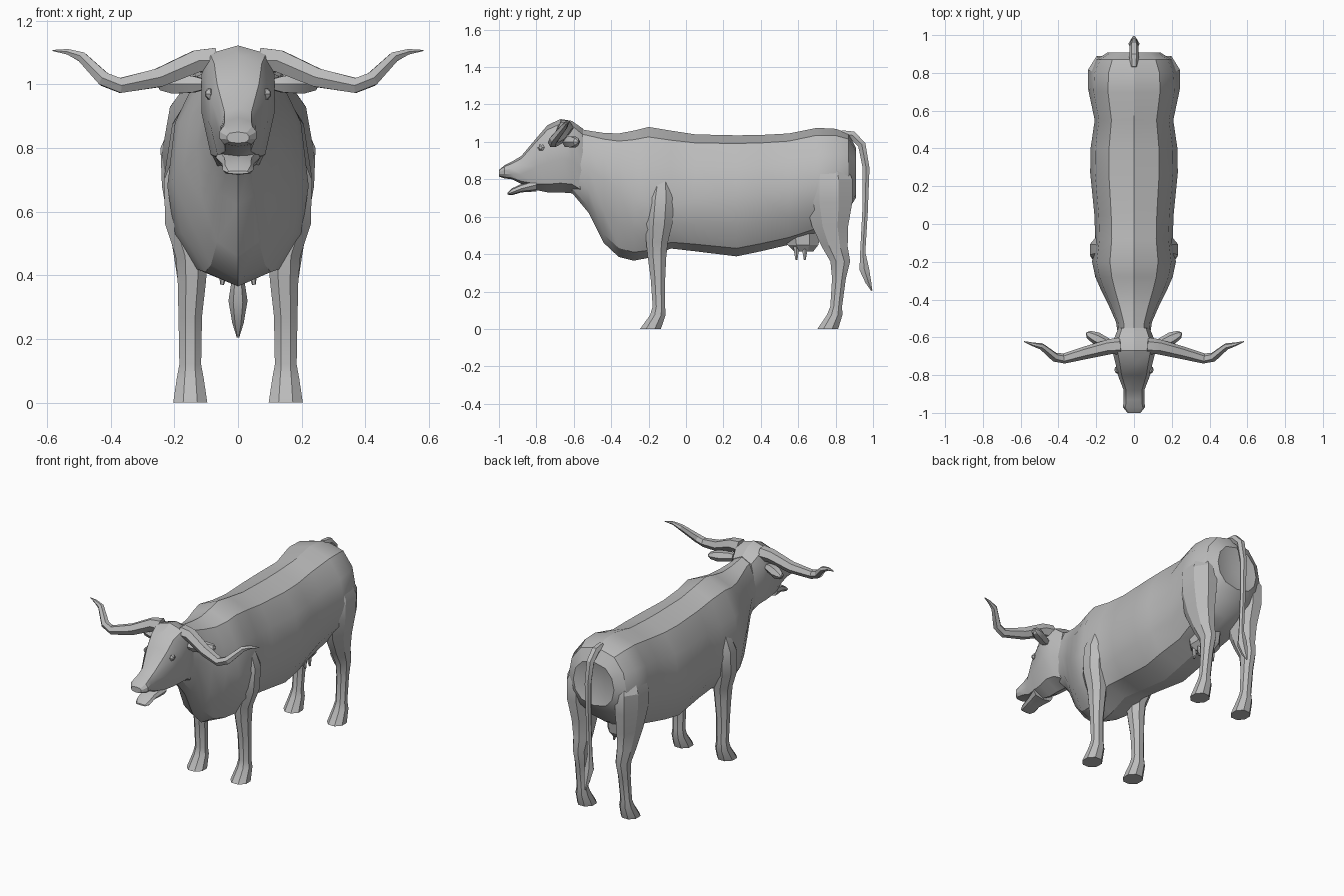
import bpy, bmesh, math
from mathutils import Vector

hide = bpy.data.materials.new("grey hide")
hide.diffuse_color = (0.5, 0.5, 0.5, 1)


def loft(name, rings, mirror=False, dimple=None, angle=28):
    """Skin a list of closed rings, capping both ends."""
    bm = bmesh.new()
    loops = [[bm.verts.new(p) for p in r] for r in rings]
    n = len(loops[0])
    for a, b in zip(loops, loops[1:]):
        for i in range(n):
            bm.faces.new((a[i], a[(i + 1) % n], b[(i + 1) % n], b[i]))
    bm.faces.new(loops[0])
    if dimple:
        c = bm.verts.new(dimple)
        for i in range(n):
            bm.faces.new((loops[-1][i], loops[-1][(i + 1) % n], c))
    else:
        bm.faces.new(loops[-1])
    bmesh.ops.recalc_face_normals(bm, faces=bm.faces)
    me = bpy.data.meshes.new(name)
    bm.to_mesh(me)
    bm.free()
    me.materials.append(hide)
    ob = bpy.data.objects.new(name, me)
    bpy.context.collection.objects.link(ob)
    if mirror:
        m = ob.modifiers.new("mirror", 'MIRROR')
        m.use_mirror_merge = False
    bpy.ops.object.select_all(action='DESELECT')
    bpy.context.view_layer.objects.active = ob
    ob.select_set(True)
    bpy.ops.object.shade_smooth_by_angle(angle=math.radians(angle))
    return ob


def section(y, zb, zt, w, zc, n=12, top=0.8, low=0.8):
    """Upright cross-section: bottom, top, half width, height of widest point."""
    out = []
    for i in range(n):
        t = 2 * math.pi * i / n
        s, c = math.sin(t), math.cos(t)
        x = w * math.copysign(abs(s) ** (top if c > 0 else low), s)
        out.append((x, y, zc + c * ((zt - zc) if c > 0 else (zc - zb))))
    return out


def flat_ring(x, y, z, rx, ry, n=8, tilt=0):
    """Level cross-section of a leg, optionally sloping along y."""
    return [(x + rx * math.cos(t), y + ry * math.sin(t), z + tilt * math.sin(t))
            for t in (2 * math.pi * (i + 0.5) / n for i in range(n))]


def tube(name, path, n=6, mirror=False, squash=1.0):
    """Tapered tube through (x, y, z, radius) points."""
    pts = [Vector(p[:3]) for p in path]
    rings = []
    for i, p in enumerate(pts):
        d = (pts[min(i + 1, len(pts) - 1)] - pts[max(i - 1, 0)]).normalized()
        side = Vector((0, 1, 0)) if abs(d.x) > 0.6 else Vector((1, 0, 0))
        u = (side - d * side.dot(d)).normalized()
        v = d.cross(u)
        r = path[i][3]
        rings.append([p + u * r * math.cos(a) + v * r * squash * math.sin(a)
                      for a in (2 * math.pi * k / n for k in range(n))])
    return loft(name, rings, mirror)


# trunk, from neck to rump
trunk = [(-0.62, 0.74, 1.08, 0.08, 0.90), (-0.52, 0.62, 1.06, 0.095, 0.86),
         (-0.44, 0.46, 1.048, 0.13, 0.80), (-0.36, 0.385, 1.045, 0.17, 0.74),
         (-0.28, 0.365, 1.06, 0.205, 0.70), (-0.20, 0.38, 1.08, 0.222, 0.68),
         (-0.08, 0.43, 1.06, 0.205, 0.68), (0.05, 0.415, 1.04, 0.21, 0.70),
         (0.27, 0.388, 1.035, 0.232, 0.71), (0.40, 0.415, 1.037, 0.23, 0.72),
         (0.55, 0.45, 1.045, 0.208, 0.74), (0.70, 0.50, 1.075, 0.24, 0.78),
         (0.80, 0.56, 1.07, 0.235, 0.80), (0.87, 0.64, 1.045, 0.20, 0.82),
         (0.908, 0.70, 0.97, 0.14, 0.83)]
loft("trunk", [section(*r, low=1.0 if r[0] < -0.2 else 0.75) for r in trunk],
     dimple=(0, 0.875, 0.83))

# head and lower jaw
head = [(-1.0, 0.815, 0.85, 0.035, 0.832), (-0.97, 0.805, 0.875, 0.06, 0.84),
        (-0.93, 0.80, 0.895, 0.056, 0.84), (-0.88, 0.775, 0.925, 0.056, 0.85),
        (-0.80, 0.742, 1.02, 0.088, 0.92), (-0.74, 0.73, 1.09, 0.10, 0.96),
        (-0.67, 0.73, 1.122, 0.118, 0.99), (-0.61, 0.725, 1.112, 0.11, 0.98),
        (-0.55, 0.70, 1.07, 0.085, 0.90)]
loft("head", [section(*r, n=10, top=0.55, low=0.6) for r in head])
jaw = [(-0.955, 0.718, 0.728, 0.035, 0.723), (-0.93, 0.715, 0.752, 0.048, 0.73),
       (-0.88, 0.73, 0.775, 0.05, 0.75), (-0.80, 0.735, 0.80, 0.07, 0.77)]
loft("lower_jaw", [section(*r, n=8, top=0.5, low=0.7) for r in jaw])

# eyes, horns, ears
tube("eye", [(0.08, -0.77, 0.97, 0.012), (0.092, -0.775, 0.97, 0.02),
             (0.102, -0.778, 0.97, 0.008)], mirror=True)
tube("horn", [(0.07, -0.645, 1.075, 0.045), (0.13, -0.65, 1.072, 0.04),
              (0.25, -0.68, 1.02, 0.034), (0.37, -0.712, 0.996, 0.027),
              (0.42, -0.705, 1.015, 0.025), (0.49, -0.648, 1.085, 0.018),
              (0.535, -0.637, 1.102, 0.010), (0.582, -0.622, 1.106, 0.002)],
     mirror=True)
tube("ear", [(0.09, -0.645, 1.0, 0.014), (0.14, -0.635, 1.0, 0.03),
             (0.20, -0.605, 1.0, 0.034), (0.24, -0.585, 1.0, 0.022),
             (0.252, -0.575, 1.0, 0.004)], mirror=True).scale = (1, 1, 1)

# front legs with shoulder and hoof
fore = [(0.155, -0.13, 0.80, 0.04, 0.05), (0.175, -0.135, 0.70, 0.062, 0.075),
        (0.175, -0.145, 0.56, 0.058, 0.078), (0.145, -0.155, 0.46, 0.055, 0.062),
        (0.145, -0.155, 0.38, 0.048, 0.053), (0.15, -0.15, 0.27, 0.04, 0.042),
        (0.15, -0.145, 0.12, 0.037, 0.036), (0.15, -0.15, 0.075, 0.046, 0.045),
        (0.15, -0.19, 0.0, 0.058, 0.06)]
loft("front_leg", [flat_ring(*r) for r in fore], mirror=True)

# hind legs with thigh, hock and hoof
rear = [(0.13, 0.76, 0.93, 0.06, 0.08), (0.165, 0.765, 0.80, 0.085, 0.135),
        (0.165, 0.765, 0.68, 0.08, 0.135), (0.155, 0.77, 0.55, 0.066, 0.105),
        (0.15, 0.795, 0.44, 0.052, 0.075), (0.147, 0.825, 0.36, 0.042, 0.057),
        (0.148, 0.818, 0.27, 0.036, 0.04), (0.15, 0.803, 0.12, 0.034, 0.034),
        (0.15, 0.795, 0.075, 0.045, 0.045), (0.15, 0.758, 0.0, 0.056, 0.06)]
loft("hind_leg", [flat_ring(*r) for r in rear], mirror=True)

# tail with tuft
tube("tail", [(0, 0.83, 1.045, 0.02), (0, 0.89, 1.035, 0.026),
              (0, 0.94, 0.985, 0.024), (0, 0.963, 0.86, 0.021),
              (0, 0.957, 0.62, 0.017), (0, 0.945, 0.41, 0.016),
              (0, 0.953, 0.32, 0.030), (0, 0.975, 0.25, 0.018),
              (0, 0.993, 0.205, 0.004)])

# udder and teats
loft("udder", [flat_ring(0, 0.62, 0.54, 0.09, 0.11), flat_ring(0, 0.625, 0.45, 0.085, 0.09),
               flat_ring(0, 0.63, 0.415, 0.055, 0.055)])
for part, y in (("front_teat", 0.59), ("back_teat", 0.635)):
    tube(part, [(0.045, y, 0.44, 0.018), (0.047, y, 0.40, 0.012),
                (0.05, y, 0.37, 0.006)], mirror=True)
